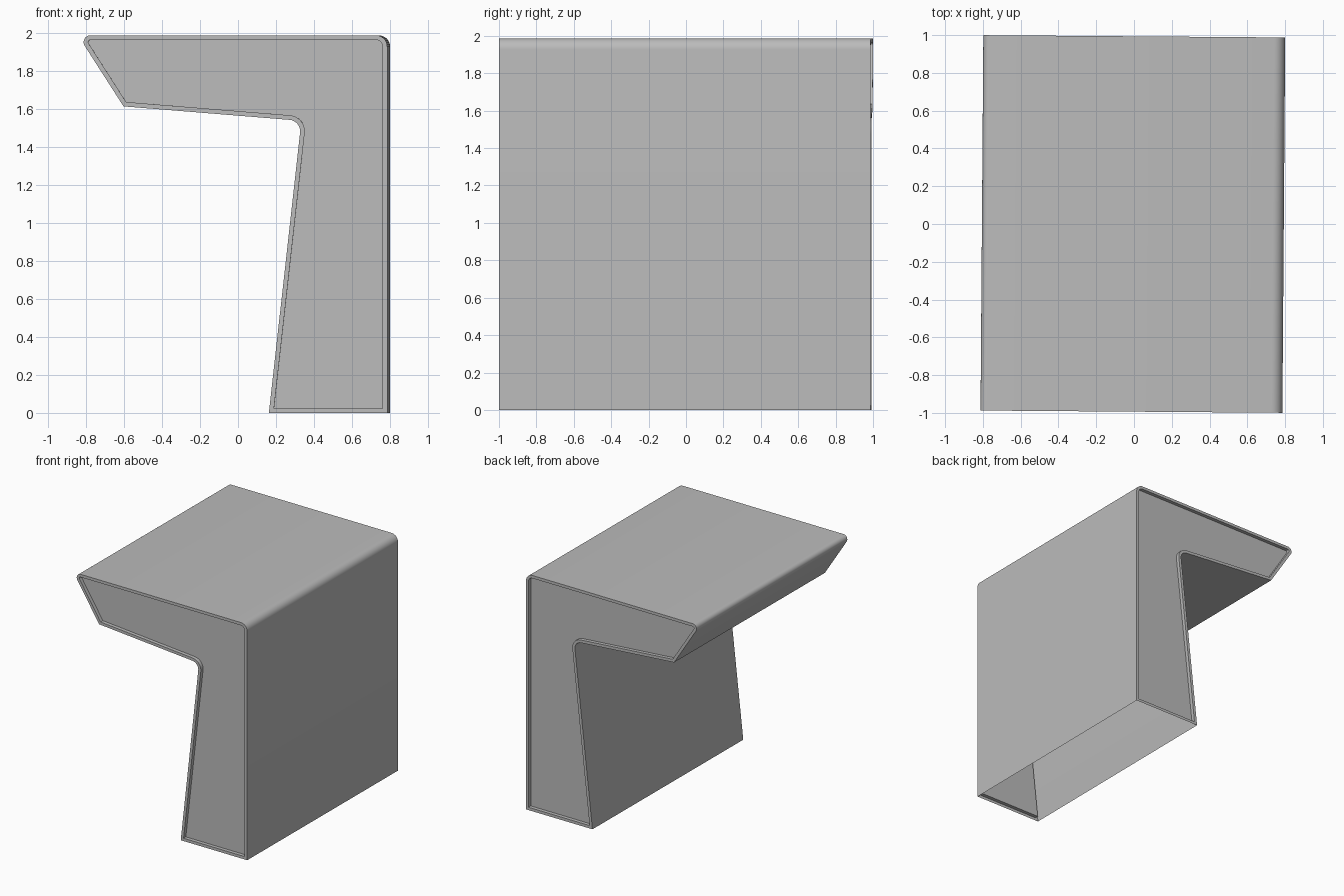
import bpy
import bmesh
import math
from mathutils import Vector, Matrix

cube = bpy.data.objects.get("Cube")
if cube:
    bpy.data.objects.remove(cube, do_unlink=True)

HALF_LENGTH = 0.9935
RIM, RECESS = 0.024, 0.03

grey = bpy.data.materials.new("plain grey")
grey.use_nodes = True
colour = (0.5, 0.5, 0.5, 1)
grey.diffuse_color = colour
grey.node_tree.nodes["Principled BSDF"].inputs["Base Color"].default_value = colour


def rounded(corners, steps=8):
    """Turn (x, z, radius) corners into an outline with tangent arcs."""
    points = []
    for i, (x, z, radius) in enumerate(corners):
        here = Vector((x, z))
        if not radius:
            points.append(here)
            continue
        a = (Vector(corners[i - 1][:2]) - here).normalized()
        b = (Vector(corners[(i + 1) % len(corners)][:2]) - here).normalized()
        half = a.angle(b) / 2
        centre = here + (a + b).normalized() * radius / math.sin(half)
        start = here + a * radius / math.tan(half) - centre
        end = here + b * radius / math.tan(half) - centre
        sweep = start.angle(end)
        for k in range(steps + 1):
            t = k / steps
            points.append(centre + (start * math.sin((1 - t) * sweep)
                                    + end * math.sin(t * sweep)) / math.sin(sweep))
    return points


# Side outline: upright leg with an overhanging top
outline = rounded([
    (0.17, 0, 0), (0.793, 0, 0), (0.793, 1.987, 0.06),
    (-0.835, 1.987, 0.036), (-0.595, 1.613, 0), (0.341, 1.537, 0.06),
])

bm = bmesh.new()
front = [bm.verts.new((p.x, -HALF_LENGTH, p.y)) for p in outline]
back = [bm.verts.new((p.x, HALF_LENGTH, p.y)) for p in outline]
caps = [bm.faces.new(front), bm.faces.new(back[::-1])]

# Long skin, left open underneath
for i in range(len(outline)):
    j = (i + 1) % len(outline)
    if outline[i].y + outline[j].y > 0.001:
        bm.faces.new((front[j], front[i], back[i], back[j]))
bm.normal_update()

# Flat rim and sunken panel on both ends
bmesh.ops.inset_individual(bm, faces=caps, thickness=RIM, use_even_offset=True)
bmesh.ops.inset_individual(bm, faces=caps, thickness=0, depth=-RECESS)

# The body stands at a very slight turn
bmesh.ops.rotate(bm, verts=bm.verts, matrix=Matrix.Rotation(math.radians(-0.43), 3, 'Z'))

mesh = bpy.data.meshes.new("counter_body")
bm.to_mesh(mesh)
bm.free()
mesh.materials.append(grey)
body = bpy.data.objects.new("counter_body", mesh)
bpy.context.collection.objects.link(body)

bpy.context.view_layer.objects.active = body
body.select_set(True)
bpy.ops.object.shade_smooth_by_angle(angle=math.radians(30))
